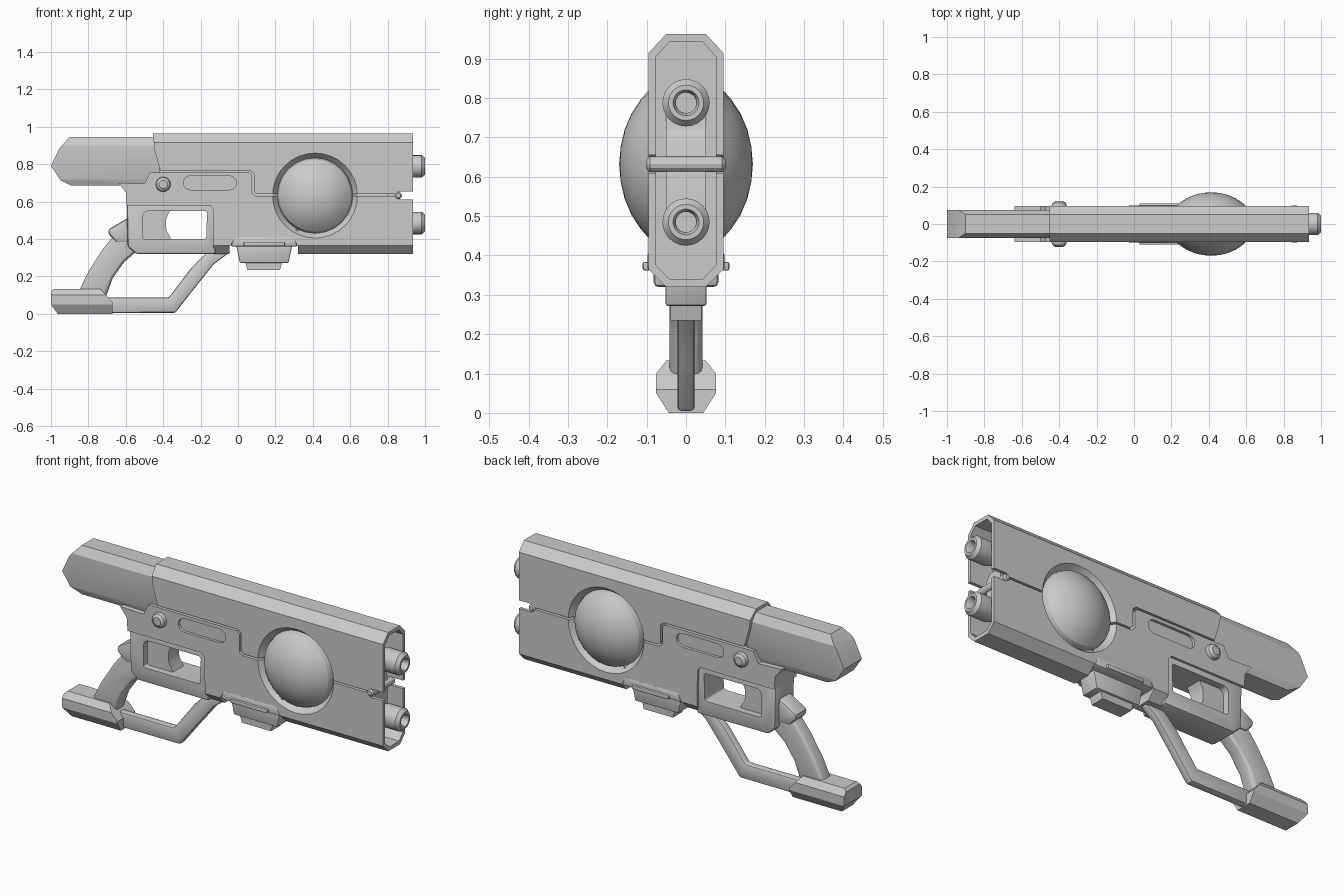
import bpy, bmesh, math
from mathutils import Matrix

if "Cube" in bpy.data.objects:
    bpy.data.objects.remove(bpy.data.objects["Cube"])

COL = bpy.context.collection


def finish(name, bm, bevel=0, segs=2):
    bmesh.ops.remove_doubles(bm, verts=bm.verts, dist=1e-5)
    bmesh.ops.recalc_face_normals(bm, faces=bm.faces)
    me = bpy.data.meshes.new(name)
    bm.to_mesh(me)
    bm.free()
    ob = bpy.data.objects.new(name, me)
    COL.objects.link(ob)
    if bevel:
        m = ob.modifiers.new("bevel", 'BEVEL')
        m.width, m.segments = bevel, segs
        m.limit_method, m.angle_limit = 'ANGLE', math.radians(35)
        bake(ob)
    return ob


def bake(ob):
    bpy.context.view_layer.update()
    dg = bpy.context.evaluated_depsgraph_get()
    me = bpy.data.meshes.new_from_object(ob.evaluated_get(dg))
    ob.modifiers.clear()
    ob.data = me


def extrude(name, pts, vec, bevel=0, segs=2):
    bm = bmesh.new()
    f = bm.faces.new([bm.verts.new(p) for p in pts])
    r = bmesh.ops.extrude_face_region(bm, geom=[f])
    vs = [v for v in r["geom"] if isinstance(v, bmesh.types.BMVert)]
    bmesh.ops.translate(bm, verts=vs, vec=vec)
    return finish(name, bm, bevel, segs)


def side(name, pts, y0, y1=None, bevel=0, segs=2):
    """Side profile (x, z) extruded across y."""
    if y1 is None:
        y0, y1 = -y0, y0
    return extrude(name, [(x, y0, z) for x, z in pts], (0, y1 - y0, 0), bevel, segs)


def section(name, half, x0, x1):
    """Half cross-section (y, z), mirrored and extruded along x."""
    pts = half + [(-y, z) for y, z in reversed(half)]
    return extrude(name, [(x0, y, z) for y, z in pts], (x1 - x0, 0, 0))


def lathe(name, prof, loc, axis, n=24):
    """Profile (distance, radius) turned about the x or y axis."""
    bm = bmesh.new()
    vs = [bm.verts.new((d, 0, r)) for d, r in prof]
    es = [bm.edges.new(p) for p in zip(vs, vs[1:])]
    bmesh.ops.spin(bm, geom=vs + es, cent=(0, 0, 0), axis=(1, 0, 0),
                   angle=math.tau, steps=n)
    if axis == 'Y':
        bm.transform(Matrix.Rotation(math.pi / 2, 4, 'Z'))
    bm.transform(Matrix.Translation(loc))
    return finish(name, bm)


def cut(ob, tool, op='DIFFERENCE', keep=False):
    m = ob.modifiers.new("bool", 'BOOLEAN')
    m.operation, m.object, m.solver = op, tool, 'EXACT'
    bake(ob)
    if not keep:
        bpy.data.objects.remove(tool)


SHELL = [(.05, .963), (.095, .915), (.095, .365), (.05, .32)]
HOLLOW = [(.042, .943), (.076, .905), (.076, .375), (.042, .34)]

# Upper and lower shells: side profile intersected with the octagonal section
upper = side("upper_shell", [(-.46, 1), (-.445, .87), (-.415, .765), (.065, .765),
             (.085, .75), (.085, .655), (.1, .64), (.84, .64), (.86, .655),
             (.935, .655), (.935, 1)], .2)
lower = side("lower_shell", [(-.64, .7), (-.5, .695), (-.47, .755), (.06, .755),
             (.075, .74), (.075, .645), (.095, .63), (.84, .63), (.86, .61), (.935, .61),
             (.935, .3), (.32, .3), (.32, .36), (.3, .4), (-.02, .4), (-.045, .36),
             (-.045, .3), (-.13, .3), (-.135, .56), (-.15, .58), (-.595, .58),
             (-.6, .65)], .2)
spool = [(-.3, 0), (-.3, .228), (-.096, .228), (-.06, .2), (.06, .2),
         (.096, .228), (.3, .228), (.3, 0)]
for ob in (upper, lower):
    cut(ob, section("section_tool", SHELL, -1.1, 1.1), 'INTERSECT')
    cut(ob, section("hollow_tool", HOLLOW, .8, 1.1))
    cut(ob, lathe("lens_tool", spool, (.412, 0, .632), 'Y', 32))

# Recessed slots on both sides of the receiver
arc = [math.pi * i / 8 for i in range(9)]
slot = [(-.045 + .037 * math.sin(a), .7 + .037 * math.cos(a)) for a in arc] + \
       [(-.255 - .037 * math.sin(a), .7 - .037 * math.cos(a)) for a in arc]
for s in (-1, 1):
    cut(lower, side("slot_tool", slot, s * .08, s * .3))

# Inner core behind the seam, front column and hinge pin
side("inner_core", [(-.5, .6), (.8, .6), (.8, .8), (-.5, .8)], .06)
side("front_column", [(.75, .46), (.86, .46), (.86, .67), (.84, .72), (.78, .77),
     (.75, .77)], .051)
lathe("hinge_pin", [(-.1, 0), (-.1, .012), (-.092, .02), (.092, .02), (.1, .012), (.1, 0)],
      (.857, 0, .632), 'Y', 12)
side("body_fill", [(-.04, .37), (.32, .37), (.32, .45), (-.04, .45)], .075)

# Rear stock block
stock = side("rear_stock", [(-1, .79), (-.955, .885), (-.9, .945), (-.42, .945),
             (-.42, .685), (-.89, .685), (-.95, .715)], .2)
cut(stock, section("stock_tool", [(.05, .945), (.076, .9), (.076, .72), (.06, .685)],
    -1.1, 0), 'INTERSECT')

# Domed lens through the body
dome = [(.06, .203), (.09, .193), (.115, .165), (.138, .13), (.156, .088), (.166, .045), (.17, 0)]
lathe("lens", [(-d, r) for d, r in reversed(dome)] + dome, (.412, 0, .632), 'Y', 24)

# Twin barrels
for nm, z in (("upper_barrel", .788), ("lower_barrel", .485)):
    lathe(nm, [(.75, 0), (.75, .04), (.85, .04), (.865, .052), (.89, .06), (.982, .06),
          (1, .045), (1, .033), (.985, .026), (.93, .026), (.93, 0)], (0, 0, z), 'X')

# Side knob
lathe("side_knob", [(-.122, 0), (-.122, .022), (-.112, .036), (-.1, .04), (.1, .04),
      (.112, .036), (.122, .022), (.122, 0)], (-.4, 0, .692), 'Y')

# Trigger guard with window, and trigger
guard = side("trigger_guard", [(-.595, .6), (-.12, .6), (-.12, .32), (-.545, .32),
             (-.59, .36)], .082, bevel=.012)
cut(guard, side("window_tool", [(-.51, .4), (-.17, .4), (-.165, .55), (-.49, .55),
    (-.51, .53)], .3, bevel=.025, segs=3))
side("trigger", [(-.53, .38), (-.35, .38), (-.365, .415), (-.383, .445), (-.386, .5),
     (-.37, .54), (-.35, .57), (-.53, .57)], .045)

# Curved grip with thumb rest
side("grip", [(-.56, .53), (-.64, .45), (-.73, .335), (-.8, .225), (-.86, .1), (-.71, .08),
     (-.67, .19), (-.61, .275), (-.53, .345), (-.5, .45)], .042, bevel=.022, segs=3)
side("thumb_rest", [(-.585, .515), (-.695, .45), (-.69, .425), (-.65, .38), (-.57, .38)],
     .05, bevel=.014)

# Foot of the grip
foot = side("grip_foot", [(-1, .05), (-.965, 0), (-.67, 0), (-.67, .06), (-.735, .133),
            (-.985, .133), (-1, .12)], .2)
cut(foot, section("foot_tool", [(.05, .133), (.076, .1), (.076, .05), (.044, 0)],
    -1.1, 0), 'INTERSECT')

# Angled lower guard bar
side("guard_bar", [(-.75, .005), (-.335, .005), (-.23, .14), (-.13, .265), (-.05, .325),
     (-.17, .325), (-.25, .245), (-.37, .087), (-.75, .087)], .022, bevel=.01)

# Clip under the body, with side rails
side("clip", [(-.015, .39), (.01, .272), (.27, .272), (.295, .39)], .052, bevel=.006)
side("clip_tip", [(.035, .29), (.05, .235), (.225, .235), (.24, .29)], .04)
side("clip_collar", [(-.04, .36), (-.02, .41), (.3, .41), (.32, .36)], .098, bevel=.01)
side("clip_rail", [(.03, .362), (.25, .362), (.25, .384), (.03, .384)], .11, bevel=.005)

# Smooth the curves, keep hard edges
bpy.ops.object.select_all(action='SELECT')
bpy.context.view_layer.objects.active = upper
bpy.ops.object.shade_smooth_by_angle(angle=math.radians(28))
